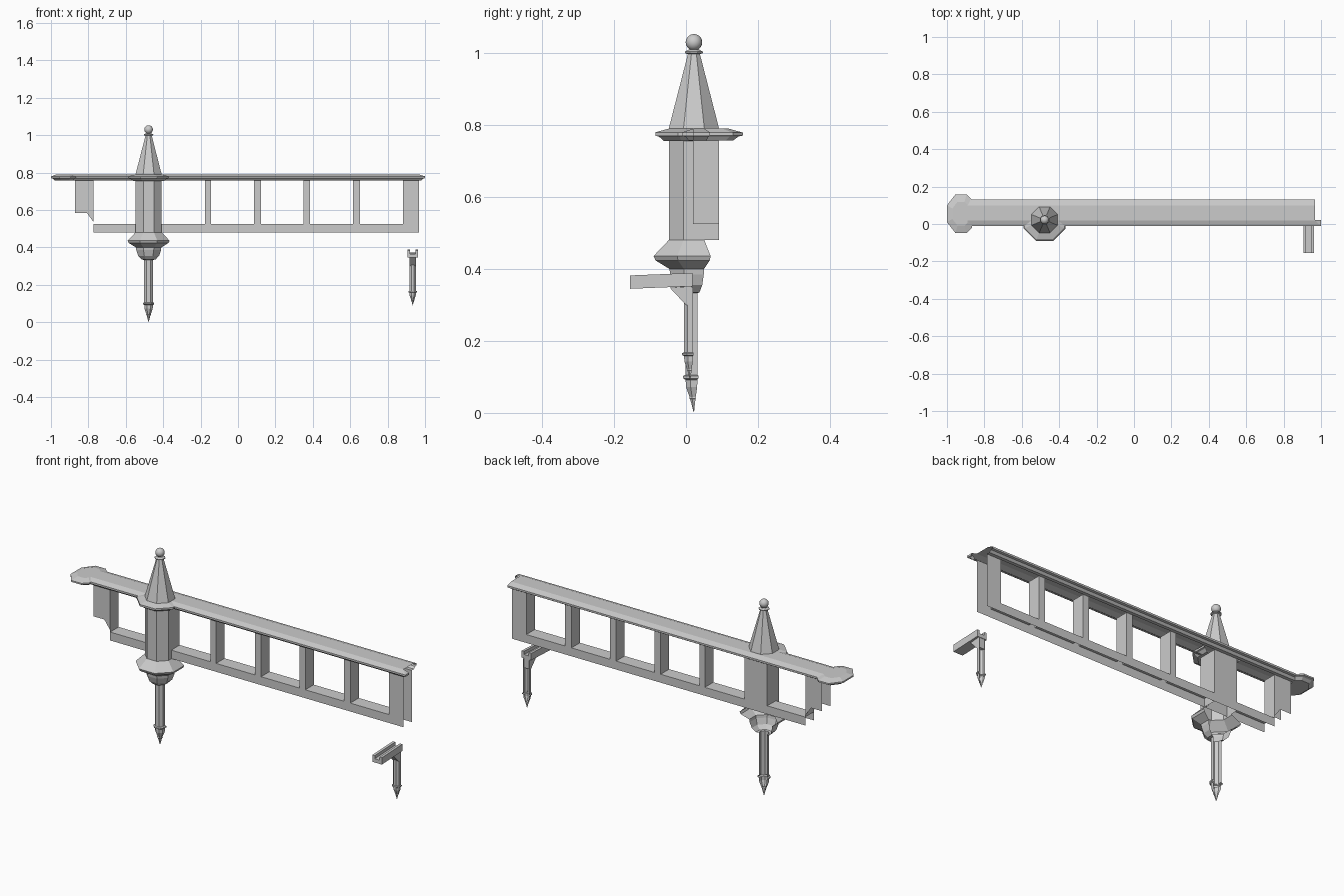
import bpy, math

if "Cube" in bpy.data.objects:
    bpy.data.objects.remove(bpy.data.objects["Cube"])

TX, TY = -0.478, 0.022            # turret axis
FRONT, BACK = 0.02, 0.092         # wall planes
Z0, ZS, ZT = 0.48, 0.525, 0.757   # wall base, sill, head


def mesh(name, verts, faces):
    me = bpy.data.meshes.new(name)
    me.from_pydata(verts, [], faces)
    me.update()
    ob = bpy.data.objects.new(name, me)
    bpy.context.collection.objects.link(ob)
    return ob


def loft(name, rings, closed=True, caps=False):
    """Skin equal-length rings of points listed in order."""
    n = len(rings[0])
    verts = [p for r in rings for p in r]
    faces = []
    for i in range(len(rings) - 1):
        for j in range(n if closed else n - 1):
            k = (j + 1) % n
            faces.append((i * n + j, i * n + k, (i + 1) * n + k, (i + 1) * n + j))
    if caps:
        faces += [tuple(range(n))[::-1], tuple(range((len(rings) - 1) * n, len(rings) * n))]
    return mesh(name, verts, faces)


def octagon(name, profile, cx, cy, full=False):
    """Octagonal turning from (half width, z); five front sides unless full."""
    n = 8 if full else 6
    angles = [math.radians(157.5 + 45 * k) for k in range(n)]
    c = math.cos(math.pi / 8)
    rings = [[(cx + r / c * math.cos(a), cy + r / c * math.sin(a), z) for a in angles]
             for r, z in reversed(profile)]
    rings.reverse()
    return loft(name, rings, closed=full)


def quads(name, groups):
    verts, faces = [], []
    for g in groups:
        faces.append(tuple(range(len(verts), len(verts) + len(g))))
        verts += g
    return mesh(name, verts, faces)


def box(name, x0, x1, y0, y1, z0, z1):
    return loft(name, [[(x0, y0, z), (x1, y0, z), (x1, y1, z), (x0, y1, z)] for z in (z0, z1)],
                caps=True)


# Turret body, cornice and spire
octagon("turret_body", [(0.069, Z0 - 0.005), (0.069, ZT)], TX, TY)
moulding = [(0.083, 0.755), (0.097, 0.768), (0.107, 0.77), (0.107, 0.78), (0.07, 0.79)]
octagon("turret_cornice", [(0.069, 0.755)] + moulding, TX, TY)
octagon("spire", [(0.07, 0.79), (0.016, 1.0)], TX, TY, True)
octagon("spire_collar", [(0.014, 0.996), (0.025, 1.0), (0.025, 1.004), (0.014, 1.01)], TX, TY, True)
bpy.ops.mesh.primitive_uv_sphere_add(segments=16, ring_count=10, radius=0.023,
                                     location=(TX, TY, 1.03))
ball = bpy.context.object
ball.name = "spire_ball"
bpy.ops.object.shade_smooth()

# Turret base, knob and pendant
octagon("turret_base", [(0.068, 0.40), (0.107, 0.424), (0.112, 0.436), (0.07, 0.48)], TX, TY)
octagon("base_knob", [(0.024, 0.333), (0.037, 0.335), (0.056, 0.355), (0.066, 0.385),
                      (0.068, 0.40)], TX, TY)


def pendant(prefix, cx, cy, s, tip, top):
    octagon(prefix + "_shaft", [(0.024 * s, tip + 0.1 * s), (0.024 * s, top)], cx, cy)
    prof = [(0.001, 0), (0.010, 0.035), (0.013, 0.038), (0.012, 0.042), (0.022, 0.070),
            (0.023, 0.090), (0.030, 0.094), (0.030, 0.101), (0.022, 0.105)]
    octagon(prefix + "_tip", [(r * s, tip + z * s) for r, z in prof], cx, cy)


pendant("turret_pendant", TX, TY, 1.0, 0.002, 0.335)

# Two wall skins with open windows
XL, XR = -0.772, 0.967
windows = [(XL, TX - 0.068), (TX + 0.068, -0.176), (-0.144, 0.086), (0.123, 0.35),
           (0.385, 0.615), (0.652, 0.882)]
for name, y in (("front_wall", FRONT), ("back_wall", BACK)):
    def panel(x0, x1, z0, z1):
        return [(x0, y, z0), (x1, y, z0), (x1, y, z1), (x0, y, z1)]
    parts = [panel(XL, XR, Z0, ZS)]
    for i, (a, b) in enumerate(windows):
        nxt = windows[i + 1][0] if i + 1 < len(windows) else XR
        parts.append(panel(b, nxt, ZS, ZT))
    parts.append([(-0.872, y, 0.583), (-0.807, y, 0.583), (XL, y, 0.535),
                  (XL, y, ZT), (-0.872, y, ZT)])
    quads(name, parts)

# Window jambs and sills between the skins
reveals = []
for a, b in windows:
    for x in (a, b):
        low = Z0 if abs(x - TX) < 0.07 else ZS
        reveals.append([(x, FRONT, low), (x, BACK, low), (x, BACK, ZT), (x, FRONT, ZT)])
    reveals.append([(a, FRONT, ZS), (b, FRONT, ZS), (b, BACK, ZS), (a, BACK, ZS)])
quads("window_reveals", reveals)

# Top rail, open underneath, with mitred front stub on the right
front_edge = [(0.02, 0.757), (0.008, 0.757), (-0.002, 0.768), (-0.01, 0.77), (-0.01, 0.78),
              (0.02, 0.79)]
back_edge = [(0.10, 0.79), (0.132, 0.78), (0.132, 0.77), (0.12, 0.768), (0.11, 0.757),
             (BACK, 0.757)]
loft("top_rail", [[(x, y, z) for y, z in front_edge + back_edge] for x in (-0.89, XR)],
     closed=False)
loft("rail_end", [[(XR if i == 0 else XR + 0.033 * min(1, (0.02 - y) / 0.03) , y, z)
                   if end else (XR, y, z) for y, z in front_edge] for end in (0, 1)],
     closed=False)
loft("rail_return", [[(XR + (0.02 - y) * 1.1, yy, z) for y, z in front_edge]
                     if yy > 0.01 else
                     [(XR + 0.033 * (0.02 - y) / 0.03, y, z) for y, z in front_edge]
                     for yy in (0.0, 0.022)], closed=False)

# Rounded cap on the left end of the rail
CX, CY = -0.925, 0.055
half = [(-0.867, 0.13), (-0.895, 0.158), (-0.955, 0.158), (-1.0, 0.10)]
outline = half + [(x, 2 * CY - y) for x, y in reversed(half)]
levels = [(0.74, 0.757), (0.88, 0.768), (1.0, 0.771), (1.0, 0.779), (0.62, 0.79)]
loft("rail_cap", [[(CX + (x - CX) * s, CY + (y - CY) * s, z) for x, y in outline]
                  for s, z in levels], caps=True)

# Right bracket: channel arm, brace and pendant
BX = 0.934
for name, x0, x1, lo, hi in (("arm_floor", -0.028, 0.028, 0, 0.02),
                             ("arm_left_lip", -0.028, -0.014, 0.02, 0.037),
                             ("arm_right_lip", 0.014, 0.028, 0.02, 0.037)):
    loft(name, [[(BX + x0, y, 0.345 + lo + dz), (BX + x1, y, 0.345 + lo + dz),
                 (BX + x1, y, 0.345 + hi + dz), (BX + x0, y, 0.345 + hi + dz)]
                for y, dz in ((-0.155, 0), (0.018, 0.007))], caps=True)
loft("arm_brace", [[(x, 0.015, 0.30), (x, 0.0, 0.30), (x, -0.045, 0.348), (x, 0.015, 0.352)]
                   for x in (BX - 0.017, BX + 0.017)], caps=True)
pendant("bracket_pendant", BX, 0.012, 0.75, 0.09, 0.35)
bracket_tip = bpy.data.objects["bracket_pendant_tip"]
